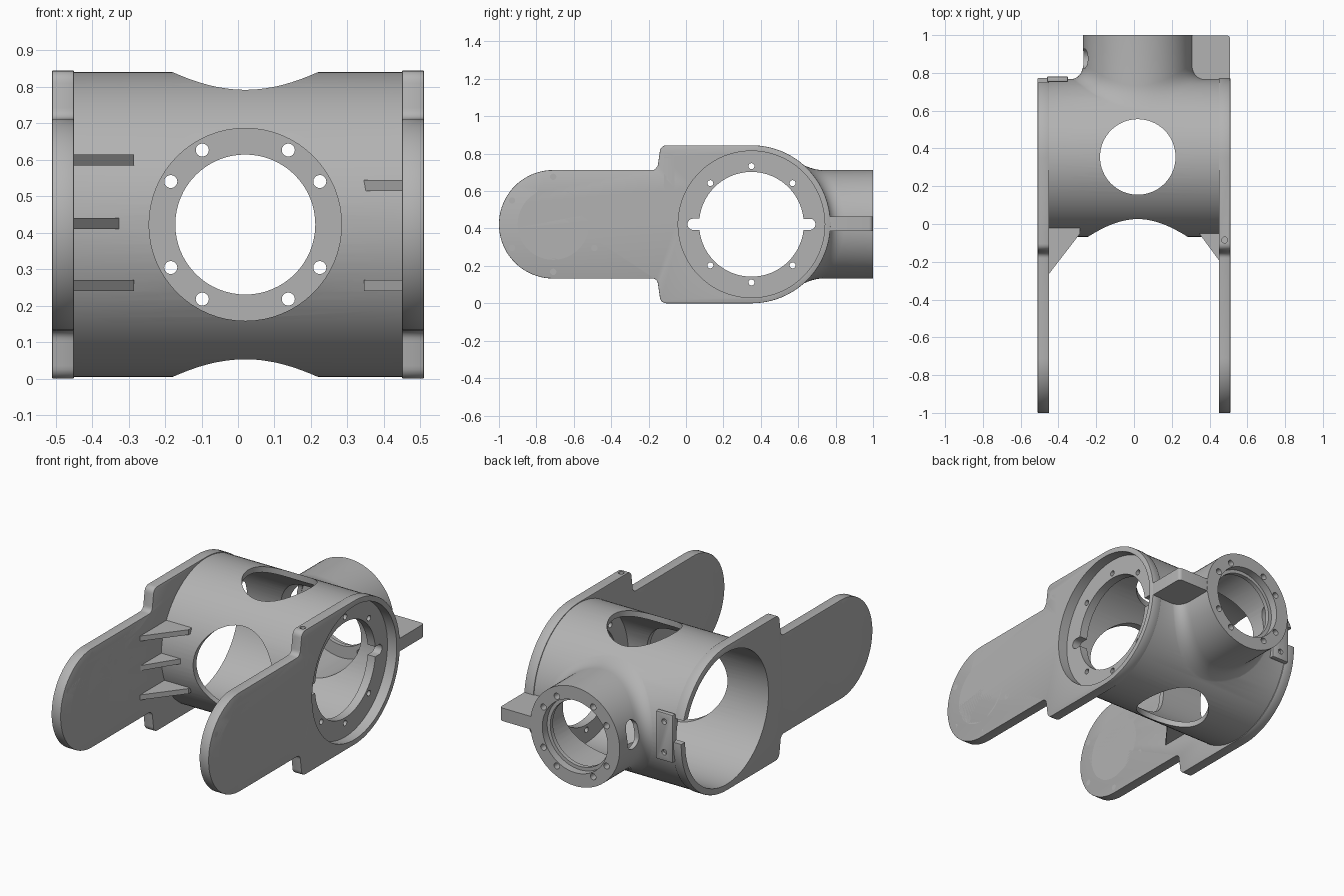
import bpy, bmesh
from math import sin, cos, pi, radians, sqrt

old = bpy.data.objects.get("Cube")
if old:
    bpy.data.objects.remove(old, do_unlink=True)

metal = bpy.data.materials.new("cast_grey")
metal.use_nodes = True
grey = (0.45, 0.45, 0.45, 1)
metal.diffuse_color = grey
metal.node_tree.nodes["Principled BSDF"].inputs["Base Color"].default_value = grey

MID = 0.4225           # height of every axis
BODY_Y, BODY_R = 0.35, 0.418
PIPE_X, PIPE_R = 0.02, 0.29
ARM_Y = -0.71


def finish(bm, name):
    bmesh.ops.recalc_face_normals(bm, faces=bm.faces)
    mesh = bpy.data.meshes.new(name)
    bm.to_mesh(mesh)
    bm.free()
    mesh.materials.append(metal)
    ob = bpy.data.objects.new(name, mesh)
    bpy.context.collection.objects.link(ob)
    return ob


def rod(axis, centre, r, length, stretch=(0, 0), seg=64):
    """Cylinder along an axis; stretch turns it into a slot shape."""
    bm = bmesh.new()
    bmesh.ops.create_cone(bm, cap_ends=True, segments=seg, radius1=r, radius2=r, depth=length)
    for v in bm.verts:
        a = v.co.x + (stretch[0] if v.co.x > 0 else -stretch[0])
        b = v.co.y + (stretch[1] if v.co.y > 0 else -stretch[1])
        c = v.co.z
        p = {"x": (c, a, b), "y": (b, c, a), "z": (a, b, c)}[axis]
        v.co = [p[i] + centre[i] for i in range(3)]
    return finish(bm, "rod")


def prism(points, place, lo, hi, name):
    """Extrude a flat outline from lo to hi; place maps (u, v, w) to xyz."""
    bm = bmesh.new()
    ends = [[bm.verts.new(place(u, v, w)) for u, v in points] for w in (lo, hi)]
    bm.faces.new(ends[0])
    bm.faces.new(ends[1])
    n = len(points)
    for i in range(n):
        j = (i + 1) % n
        bm.faces.new((ends[0][i], ends[0][j], ends[1][j], ends[1][i]))
    return finish(bm, name)


def flat(u, v, w):
    return (u, v, w)


def box(x, y, z, name="box"):
    pts = [(x[0], y[0]), (x[1], y[0]), (x[1], y[1]), (x[0], y[1])]
    return prism(pts, flat, z[0], z[1], name)


def baked(ob):
    return bpy.data.meshes.new_from_object(ob.evaluated_get(bpy.context.evaluated_depsgraph_get()))


def boolean(ob, tool, op="DIFFERENCE"):
    """Combine ob with tool; use the second solver if the first does nothing."""
    m = ob.modifiers.new("bool", "BOOLEAN")
    m.operation, m.object = op, tool
    for solver in ("MANIFOLD", "EXACT"):
        m.solver = solver
        mesh = baked(ob)
        if len(mesh.vertices) not in (0, len(ob.data.vertices)):
            break
    ob.modifiers.clear()
    ob.data = mesh
    bpy.data.objects.remove(tool, do_unlink=True)


def bevel(ob, width):
    m = ob.modifiers.new("bevel", "BEVEL")
    m.width, m.segments, m.limit_method, m.angle_limit = width, 2, "ANGLE", radians(40)
    mesh = baked(ob)
    ob.modifiers.clear()
    ob.data = mesh
    return ob


def arc(cy, cz, r, a0, a1, n):
    angles = [radians(a0 + (a1 - a0) * i / n) for i in range(n + 1)]
    return [(cy + r * cos(a), cz + r * sin(a)) for a in angles]


# Main barrel
housing = rod("x", (0, BODY_Y, MID), BODY_R, 0.96, seg=96)
housing.name = "yoke_housing"

# Side plates with rounded arms, arm bores and bolt circles
upper = (arc(ARM_Y, 0, PIPE_R, 180, 90, 20) + arc(-0.18, 0.32, 0.03, -90, 0, 5)
         + arc(-0.105, 0.3875, 0.035, 180, 90, 5) + arc(BODY_Y, 0, MID, 90, 0, 24))
outline = upper + [(y, -z) for y, z in reversed(upper[1:-1])]
for side in (-1, 1):
    x = side * 0.48
    plate = bevel(prism(outline, lambda u, v, w: (w, u, v + MID), x - 0.03, x + 0.03, "arm_plate"), 0.003)
    boolean(plate, rod("x", (x, ARM_Y, MID), 0.19, 0.2))
    for k in range(6):
        a = radians(30 + 60 * k)
        boolean(plate, rod("x", (x, ARM_Y + 0.254 * cos(a), MID + 0.254 * sin(a)), 0.017, 0.2, seg=16))
    if side < 0:
        # Extra holes in the right-hand plate
        for dy, dz, r in ((0.165, 0.165, 0.028), (0.36, 0.09, 0.015), (0.36, -0.09, 0.015)):
            boolean(plate, rod("x", (x, ARM_Y + dy, MID + dz), r, 0.2, seg=20))
    else:
        # Slot and edge hole in the left-hand plate
        boolean(plate, rod("x", (x, -0.09, 0.7), 0.029, 0.2, stretch=(0, 0.072), seg=32))
        boolean(plate, rod("z", (x, -0.085, 0.85), 0.016, 0.06, seg=16))
    boolean(housing, plate, "UNION")

# Gusset ribs between plates and barrel
for side, heights, foot, reach in ((-1, (0.6, 0.425, 0.255), -0.27, 0.285),
                                   (1, (0.53, 0.255), -0.2, 0.345)):
    for z in heights:
        tip = reach + (0.03 if z == 0.425 else 0)
        pts = [(side * 0.47, foot - 0.02), (side * tip, -0.05), (side * tip, 0.03), (side * 0.47, 0.03)]
        boolean(housing, prism(pts, flat, z - 0.015, z + 0.015, "rib"), "UNION")


# Rear pipe with a flared foot that blends into the barrel
def barrel_y(dz):
    return BODY_Y + sqrt(BODY_R ** 2 - dz ** 2)


FIL, SEG = 0.08, 72
bm = bmesh.new()
rings = []
for k in range(-1, 10):
    ring = []
    for i in range(SEG):
        a = 2 * pi * i / SEG
        foot_y = barrel_y(PIPE_R * sin(a))
        far_y = barrel_y((PIPE_R + FIL) * sin(a)) - 0.004
        t = min(max(k, 0) / 8, 1)
        r = PIPE_R + FIL * t * t
        y = (1 - t) ** 2 * (foot_y + FIL) + 2 * t * (1 - t) * foot_y + t * t * far_y
        if k < 0:
            y = 1.0
        if k == 9:
            y = 0.42
        ring.append(bm.verts.new((PIPE_X + r * cos(a), y, MID + r * sin(a))))
    rings.append(ring)
for r0, r1 in zip(rings, rings[1:]):
    for i in range(SEG):
        j = (i + 1) % SEG
        bm.faces.new((r0[i], r0[j], r1[j], r1[i]))
bm.faces.new(rings[0])
bm.faces.new(rings[-1])
boolean(housing, finish(bm, "pipe"), "UNION")

# Side tab beside the pipe
tab = [(0.27, 0.7), (0.509, 0.7)] + arc(0.489, 0.979, 0.02, 0, 90, 4) + [(0.27, 0.999)]
boolean(housing, prism(tab, flat, 0.387, 0.463, "tab"), "UNION")

# Bores: barrel, end recess, inner flange, front window and pipe, top and bottom windows
for tool in (rod("x", (-0.1, BODY_Y, MID), 0.386, 1.0, seg=96),
             rod("x", (0.55, BODY_Y, MID), 0.392, 0.2, seg=96),
             rod("x", (0.42, BODY_Y, MID), 0.28, 0.2),
             rod("x", (0.425, BODY_Y, MID), 0.03, 0.18, stretch=(0.312, 0), seg=32),
             rod("y", (PIPE_X, 0.355, MID), 0.264, 1.15),
             rod("y", (PIPE_X, 0.95, MID), 0.192, 0.3),
             rod("y", (PIPE_X, 1.005, MID), 0.212, 0.1),
             rod("z", (PIPE_X, 0.355, MID), 0.2, 1.2)):
    boolean(housing, tool)

# Bolt holes in the pipe end
for k in range(12):
    if k % 3:
        a = radians(30 * k)
        boolean(housing, rod("y", (PIPE_X + 0.236 * cos(a), 0.96, MID + 0.236 * sin(a)), 0.018, 0.2, seg=16))

# Bolt holes in the barrel flange
for k in range(8):
    if k % 4:
        a = radians(45 * k)
        boolean(housing, rod("x", (0.43, BODY_Y + 0.311 * cos(a), MID + 0.311 * sin(a)), 0.016, 0.12, seg=16))

# Pipe side window and barrel rim notch
boolean(housing, rod("x", (-0.25, 0.876, 0.46), 0.052, 0.16, stretch=(0, 0.03), seg=32))
boolean(housing, box((-0.6, -0.452), (0.65, 0.9), (0.43, 0.56)))

# Small mounting strip on the back of the barrel
strip = bevel(box((-0.46, -0.35), (0.752, 0.781), (0.31, 0.59), "mounting_strip"), 0.005)
for z in (0.36, 0.54):
    boolean(strip, rod("y", (-0.405, 0.77, z), 0.016, 0.2, seg=16))

# Smooth curved walls, crisp edges
for ob in (housing, strip):
    bpy.ops.object.select_all(action="DESELECT")
    ob.select_set(True)
    bpy.context.view_layer.objects.active = ob
    bpy.ops.object.shade_smooth_by_angle(angle=radians(30))
